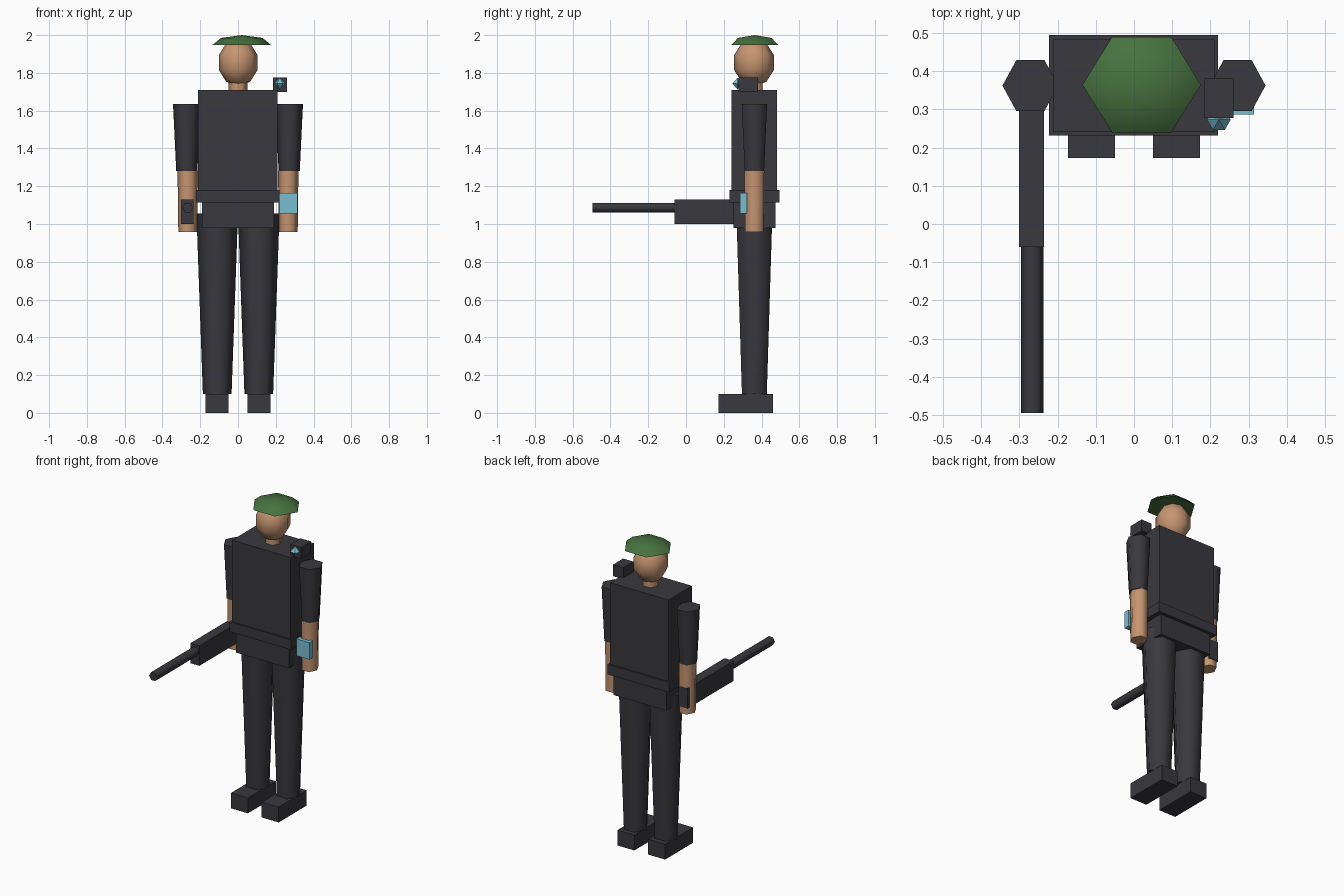
import bpy, bmesh, math
from mathutils import Matrix

cube = bpy.data.objects.get("Cube")
if cube:
    bpy.data.objects.remove(cube)


def material(name, color):
    m = bpy.data.materials.new(name)
    m.use_nodes = True
    rgba = (*color, 1)
    m.diffuse_color = rgba
    m.node_tree.nodes["Principled BSDF"].inputs["Base Color"].default_value = rgba
    return m


DARK = material("charcoal", (0.041, 0.040, 0.048))
SKIN = material("skin", (0.56, 0.30, 0.165))
GREEN = material("beret green", (0.062, 0.165, 0.049))
CYAN = material("pale cyan", (0.19, 0.51, 0.64))
Y = 0.362  # body centre line


def finish(name, bm, mat, smooth=None):
    mesh = bpy.data.meshes.new(name)
    bmesh.ops.recalc_face_normals(bm, faces=bm.faces)
    bm.to_mesh(mesh)
    bm.free()
    mesh.materials.append(mat)
    obj = bpy.data.objects.new(name, mesh)
    bpy.context.collection.objects.link(obj)
    if smooth:
        bpy.ops.object.select_all(action='DESELECT')
        obj.select_set(True)
        bpy.context.view_layer.objects.active = obj
        bpy.ops.object.shade_smooth_by_angle(angle=math.radians(smooth))
    return obj


def box(name, x, y, z, mat):
    """Box from its (min, max) extent on each axis."""
    bm = bmesh.new()
    bmesh.ops.create_cube(bm, size=1)
    for v in bm.verts:
        v.co = [lo + (c + 0.5) * (hi - lo) for c, (lo, hi) in zip(v.co, (x, y, z))]
    return finish(name, bm, mat)


def lathe(name, center, rings, mat, sides=6, sy=1.0, smooth=70, turn=None):
    """Stack of (radius, height) rings; zero radius makes a point."""
    bm = bmesh.new()
    loops = []
    for r, h in rings:
        count = sides if r else 1
        angles = [math.tau * i / sides for i in range(count)]
        loops.append([bm.verts.new((r * math.cos(a), r * sy * math.sin(a), h)) for a in angles])
    for a, b in zip(loops, loops[1:]):
        for i in range(sides):
            j = (i + 1) % sides
            corners = [a[i % len(a)], a[j % len(a)], b[j % len(b)], b[i % len(b)]]
            bm.faces.new(list(dict.fromkeys(corners)))
    for end in (loops[0], loops[-1]):
        if len(end) > 1:
            bm.faces.new(end)
    if turn:
        bm.transform(turn)
    bm.transform(Matrix.Translation(center))
    return finish(name, bm, mat, smooth)


# Trunk
box("torso", (-0.212, 0.21), (Y - 0.121, Y + 0.121), (1.18, 1.71), DARK)
box("belt", (-0.222, 0.22), (Y - 0.131, Y + 0.132), (1.115, 1.18), DARK)
box("hips", (-0.19, 0.19), (Y - 0.111, Y + 0.111), (0.98, 1.115), DARK)

# Limbs, one set per side
for side, s in (("right", -1), ("left", 1)):
    lathe(side + "_leg", (s * 0.11, Y, 0), [(0.076, 0.1), (0.11, 1.055)], DARK)
    inner, outer = sorted((s * 0.05, s * 0.172))
    box(side + "_boot", (inner, outer), (0.173, 0.46), (0, 0.1), DARK)
    lathe(side + "_sleeve", (s * 0.271, Y, 0), [(0.056, 1.28), (0.073, 1.635)], DARK, sy=1.06)
    lathe(side + "_forearm", (s * 0.266, Y, 0), [(0.05, 0.957), (0.054, 1.28)], SKIN, sy=1.12)

# Head and beret
lathe("neck", (0, Y, 0), [(0.05, 1.70), (0.05, 1.80)], SKIN)
lats = [math.radians(a) for a in (-90, -54, -18, 18, 54, 90)]
lathe("head", (0.001, Y - 0.002, 1.855),
      [(0.108 * math.cos(a) if abs(a) < 1.5 else 0, 0.126 * math.sin(a)) for a in lats],
      SKIN, sides=8, sy=1.03)
lathe("beret", (0.02, Y + 0.002, 1.948), [(0.155, 0), (0.11, 0.037), (0, 0.052)],
      GREEN, sy=0.93)

# Shoulder lamp and wrist display
box("shoulder_unit", (0.184, 0.26), (0.277, 0.38), (1.70, 1.775), DARK)
lathe("shoulder_lamp", (0.222, 0.273, 1.743), [(0, -0.031), (0.031, 0), (0, 0.031)],
      CYAN, smooth=None)
box("wrist_display", (0.22, 0.314), (0.287, 0.322), (1.055, 1.165), CYAN)

# Weapon held in the right hand
box("weapon_body", (-0.301, -0.236), (-0.06, 0.414), (1.0, 1.13), DARK)
lathe("weapon_barrel", (-0.266, -0.494, 1.087), [(0.029, 0), (0.029, 0.45)], DARK,
      turn=Matrix.Rotation(-math.pi / 2, 4, 'X'))
